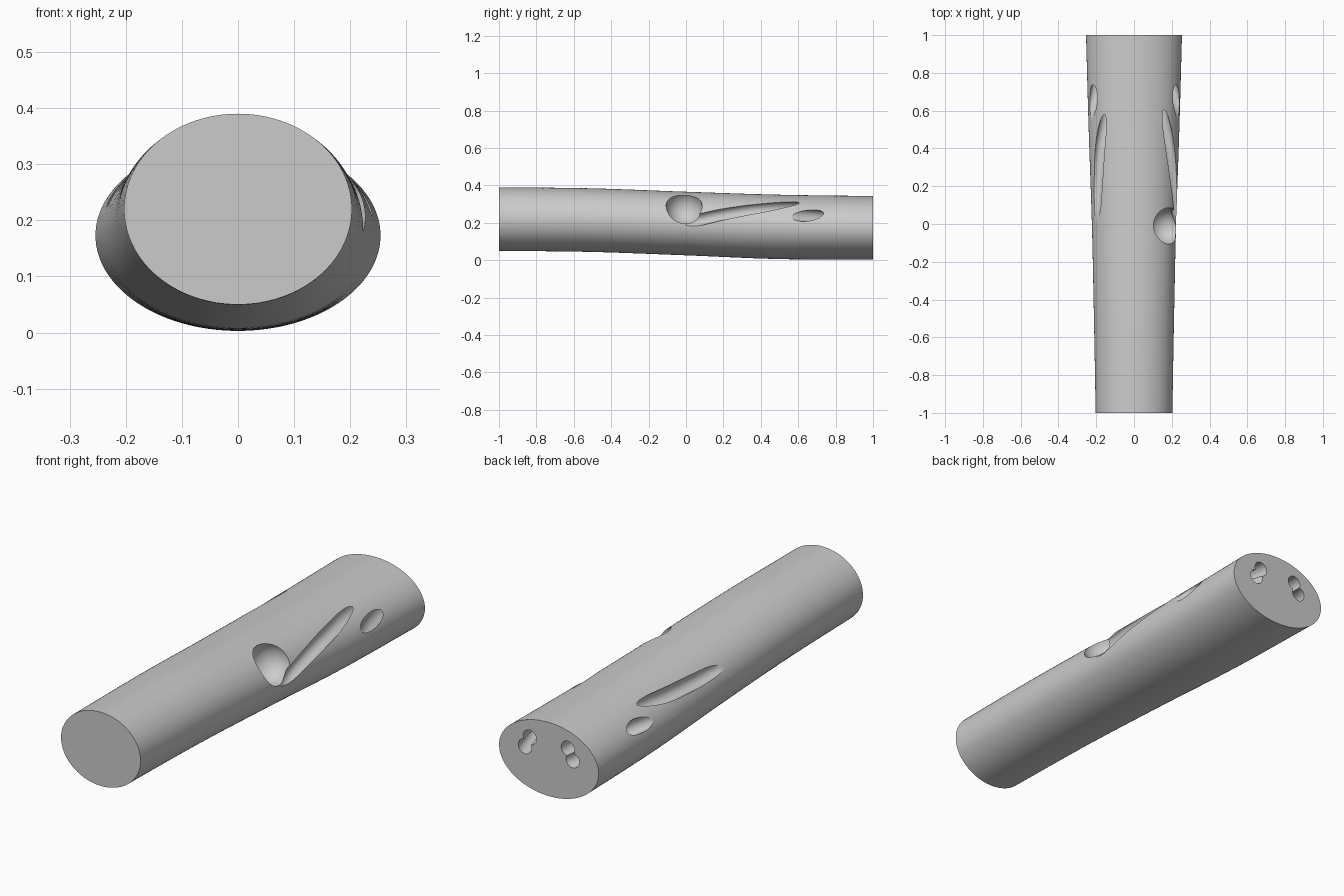
import bpy, bmesh, math

cube = bpy.data.objects.get("Cube")
if cube:
    bpy.data.objects.remove(cube, do_unlink=True)

grey = bpy.data.materials.new("plain grey")
grey.use_nodes = True
colour = (0.6, 0.6, 0.6, 1)
grey.diffuse_color = colour
grey.node_tree.nodes["Principled BSDF"].inputs["Base Color"].default_value = colour


def spline(keys, steps):
    """Catmull-Rom points through the keys."""
    pts = [keys[0]] + keys + [keys[-1]]
    out = []
    for a, b, c, d in zip(pts, pts[1:], pts[2:], pts[3:]):
        for i in range(steps):
            t = i / steps
            out.append([q + t / 2 * (r - p + t * (2 * p - 5 * q + 4 * r - s + t * (3 * (q - r) + s - p)))
                        for p, q, r, s in zip(a, b, c, d)])
    return out + [list(keys[-1])]


def loft(name, keys, sides, steps):
    """Skin elliptical rings; each key is y, x, z, radius x, radius z."""
    bm = bmesh.new()
    rings = []
    for y, x, z, rx, rz in spline(keys, steps):
        angles = [math.tau * i / sides for i in range(sides)]
        rings.append([bm.verts.new((x + rx * math.cos(a), y, z + rz * math.sin(a))) for a in angles])
    for r, s in zip(rings, rings[1:]):
        for i in range(sides):
            j = (i + 1) % sides
            bm.faces.new((r[i], r[j], s[j], s[i]))
    bm.faces.new(rings[0])
    bm.faces.new(rings[-1])
    bmesh.ops.recalc_face_normals(bm, faces=bm.faces)
    mesh = bpy.data.meshes.new(name)
    bm.to_mesh(mesh)
    bm.free()
    obj = bpy.data.objects.new(name, mesh)
    bpy.context.collection.objects.link(obj)
    mesh.materials.append(grey)
    return obj


def tube(name, side, path, r=0.034):
    """Round canal cutter along a path of y, x, z."""
    return loft(name, [(y, side * x, z, r, r) for y, x, z in path], 24, 8)


# Tapered oval limb with a gentle bend
body = loft("limb_body", [
    (-1, 0, 0.22, 0.203, 0.17), (-0.5, 0, 0.214, 0.212, 0.17), (0, 0, 0.196, 0.223, 0.17),
    (0.5, 0, 0.178, 0.24, 0.172), (1, 0, 0.173, 0.254, 0.17)], 128, 10)

# Paired canals: they enter the back face and break out through the sides
upper_start = [(1.1, 0.09, 0.242), (1, 0.097, 0.248), (0.8, 0.112, 0.262)]
lower_start = [(1.1, 0.1, 0.19), (1, 0.122, 0.2), (0.8, 0.175, 0.223)]
cutters = [
    tube("upper_canal_left", 1, upper_start + [
        (0.6, 0.143, 0.277), (0.4, 0.185, 0.272), (0.2, 0.212, 0.245), (0.04, 0.237, 0.213), (-0.12, 0.3, 0.2)]),
    tube("upper_canal_right", -1, upper_start + [
        (0.6, 0.137, 0.277), (0.4, 0.176, 0.284), (0.2, 0.197, 0.286), (0.04, 0.22, 0.293), (-0.12, 0.29, 0.3)]),
    tube("lower_canal_left", 1, lower_start + [(0.66, 0.22, 0.238), (0.5, 0.29, 0.25)]),
    tube("lower_canal_right", -1, lower_start + [(0.66, 0.212, 0.252), (0.5, 0.28, 0.27)]),
]

# Round socket on the left side
bpy.ops.mesh.primitive_uv_sphere_add(segments=48, ring_count=24, radius=0.097, location=(0.176, -0.01, 0.283))
socket = bpy.context.object
socket.name = "socket_cutter"
socket.data.materials.append(grey)
cutters.append(socket)

# Carve the body
bpy.ops.object.select_all(action="DESELECT")
body.select_set(True)
bpy.context.view_layer.objects.active = body
for cutter in cutters:
    mod = body.modifiers.new(cutter.name, "BOOLEAN")
    mod.operation = "DIFFERENCE"
    mod.solver = "EXACT"
    mod.object = cutter
    bpy.ops.object.modifier_apply(modifier=mod.name)
    bpy.data.objects.remove(cutter, do_unlink=True)
bpy.ops.object.shade_smooth_by_angle(angle=math.radians(30))
